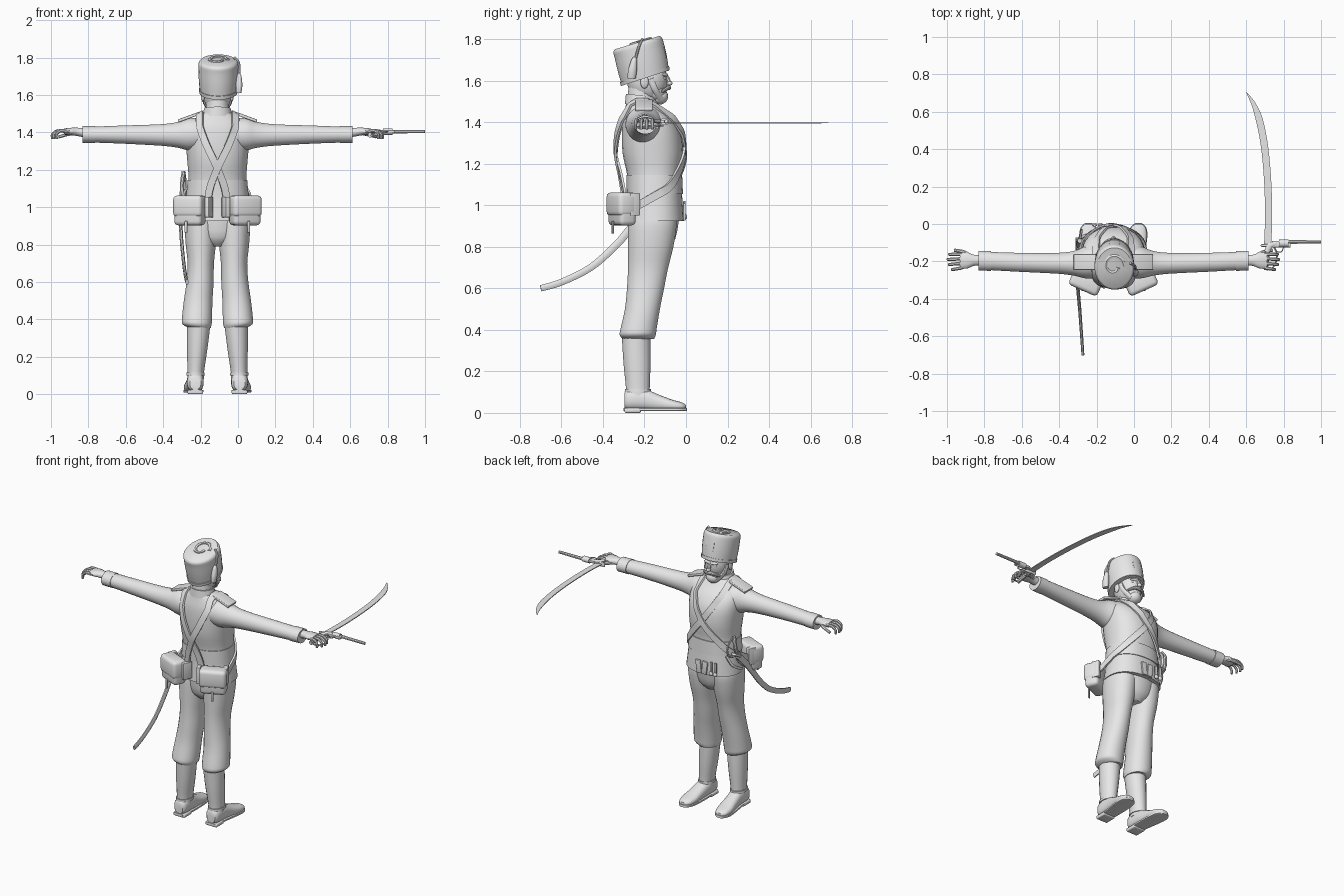
import bpy, bmesh, math
from mathutils import Vector as V, Matrix

X = -0.11  # body centre line
mat = bpy.data.materials.new("plain_grey")
mat.diffuse_color = (0.8, 0.8, 0.8, 1)


def finish(name, bm):
    bmesh.ops.recalc_face_normals(bm, faces=bm.faces)
    me = bpy.data.meshes.new(name)
    bm.to_mesh(me)
    bm.free()
    me.materials.append(mat)
    ob = bpy.data.objects.new(name, me)
    bpy.context.collection.objects.link(ob)
    return ob


def spline(pts, k=4):
    """Smooth list of tuples through the given points."""
    out = []
    for i in range(len(pts) - 1):
        a, b, c, d = (pts[max(i - 1, 0)], pts[i], pts[i + 1], pts[min(i + 2, len(pts) - 1)])
        for j in range(k):
            t = j / k
            out.append(tuple(0.5 * (2 * q + (r - p) * t + (2 * p - 5 * q + 4 * r - s) * t * t
                             + (3 * q - p - 3 * r + s) * t ** 3) for p, q, r, s in zip(a, b, c, d)))
    return out + [tuple(pts[-1])]


def skin(name, rings):
    bm = bmesh.new()
    vs = [[bm.verts.new(p) for p in r] for r in rings]
    n = len(vs[0])
    for a, b in zip(vs, vs[1:]):
        for i in range(n):
            bm.faces.new((a[i], a[(i + 1) % n], b[(i + 1) % n], b[i]))
    bm.faces.new(vs[0])
    bm.faces.new(vs[-1])
    return finish(name, bm)


def oval(n, power):
    for i in range(n):
        a = 2 * math.pi * (i + 0.5) / n
        c, s = math.cos(a), math.sin(a)
        yield (math.copysign(abs(c) ** (2 / power), c), math.copysign(abs(s) ** (2 / power), s))


def loft(name, rings, axis="z", n=24, power=2, slope=0, k=3):
    """Rings are (x, y, z, radius1, radius2) across the axis."""
    out = []
    for x, y, z, r1, r2 in (spline(rings, k) if k > 1 else rings):
        e = [(a * r1, b * r2) for a, b in oval(n, power)]
        if axis == "z":
            out.append([(x + a, y + b, z + slope * b) for a, b in e])
        elif axis == "x":
            out.append([(x, y + a, z + b) for a, b in e])
        else:
            out.append([(x + a, y, z + b) for a, b in e])
    return skin(name, out)


def sweep(name, pts, w, t, up, n=8, power=2, taper=None, k=4):
    """Oval or flat section along a path; up is one normal or one per point."""
    pts = [V(p) for p in (spline(pts, k) if k > 1 else pts)]
    rings = []
    for i, p in enumerate(pts):
        tan = (pts[min(i + 1, len(pts) - 1)] - pts[max(i - 1, 0)]).normalized()
        u = V(up[i]) if isinstance(up, list) else V(up)
        side = tan.cross(u).normalized()
        u = side.cross(tan)
        f = taper(i / (len(pts) - 1)) if taper else 1
        rings.append([p + side * a * w * f + u * b * t * f for a, b in oval(n, power)])
    return skin(name, rings)


def ball(name, c, r, rot=0):
    bm = bmesh.new()
    m = Matrix.Translation(c) @ Matrix.Rotation(rot, 4, "X") @ Matrix.Diagonal((*r, 1))
    bmesh.ops.create_uvsphere(bm, u_segments=18, v_segments=12, radius=1, matrix=m)
    return finish(name, bm)


def box(name, c, size, rot=0, axis="Z", bevel=0.0):
    bm = bmesh.new()
    m = Matrix.Translation(c) @ Matrix.Rotation(rot, 4, axis) @ Matrix.Diagonal((*size, 1))
    bmesh.ops.create_cube(bm, size=1, matrix=m)
    if bevel:
        bmesh.ops.bevel(bm, geom=bm.edges[:], offset=bevel, segments=3, profile=0.5, affect="EDGES")
    return finish(name, bm)


# jacket: z, y centre, x radius, y radius
TORSO = [(0.925, -0.15, 0.18, 0.14), (1.06, -0.15, 0.163, 0.131), (1.15, -0.155, 0.155, 0.13),
         (1.25, -0.16, 0.162, 0.146), (1.35, -0.168, 0.17, 0.142), (1.42, -0.185, 0.165, 0.12),
         (1.47, -0.205, 0.125, 0.088), (1.505, -0.215, 0.075, 0.07)]
loft("jacket", [(X, y, z, a, b) for z, y, a, b in TORSO], n=32, power=2.3)
loft("waist_belt", [(X, -0.15, 1.055, 0.168, 0.136), (X, -0.153, 1.145, 0.16, 0.135)], n=32, power=2.3, k=1)
loft("collar", [(X, -0.215, 1.48, 0.085, 0.08), (X, -0.218, 1.53, 0.07, 0.072)], slope=-0.1, k=1)
loft("pelvis", [(X, -0.16, 0.79, 0.05, 0.07), (X, -0.16, 0.84, 0.13, 0.11), (X, -0.155, 0.95, 0.168, 0.125)])
for s in (1, -1):
    box("jacket_front_edge", (X + s * 0.022, -0.008, 0.97), (0.036, 0.012, 0.085), s * 0.12, "Y", 0.003)


def on_jacket(d, z, side, lift):
    """Point and normal on the jacket at offset d, front (1) or back (-1)."""
    for p, q in zip(TORSO, TORSO[1:]):
        if z <= q[0]:
            break
    f = min(max((z - p[0]) / (q[0] - p[0]), 0), 1)
    cy, rx, ry = (p[i] + (q[i] - p[i]) * f for i in (1, 2, 3))
    r = min(abs(d) / rx, 0.99)
    y = side * ry * (1 - r ** 2.3) ** (1 / 2.3)
    nrm = V((d / rx ** 2, y / ry ** 2, 0.0)).normalized()
    return V((X + d, cy + y, z)) + nrm * lift, nrm


# crossed shoulder belts, each ending at the hip on the other side
for s in (1, -1):
    pts, ups = [], []
    lift = 0.008 if s > 0 else 0.014
    back = [(0.05, 1.0), (0.035, 1.1), (-0.005, 1.22), (-0.055, 1.34), (-0.09, 1.43)]
    front = [(-0.085, 1.43), (-0.05, 1.36), (0.0, 1.28), (0.07, 1.19), (0.13, 1.11), (0.163, 1.06)]
    for i, (d, z) in enumerate(spline(back, 4)):
        p, u = on_jacket(s * d, z, -1, lift + 0.024 * math.sin(math.pi * i / 16))
        pts.append(p), ups.append(u)
    for y, z in ((-0.27, 1.485), (-0.235, 1.505), (-0.19, 1.505), (-0.145, 1.48)):
        pts.append(V((X - s * 0.095, y, z)))
        ups.append(V((-s * 0.5, (y + 0.21) * 12, 1)).normalized())
    for d, z in spline(front, 4):
        p, u = on_jacket(s * d, z, 1, lift)
        pts.append(p), ups.append(u)
    pts.append(V((X + s * 0.185, -0.23, 1.0)))
    ups.append(V((s, 0, 0)))
    sweep("cross_belt", pts, 0.027, 0.008, ups, n=4, k=1)

for s in (1, -1):
    # sleeve and cuff
    loft("sleeve", [(X + s * d, y, z, a, b) for d, y, z, a, b in (
        (0.07, -0.195, 1.39, 0.095, 0.085), (0.15, -0.205, 1.39, 0.086, 0.088), (0.21, -0.21, 1.387, 0.067, 0.07),
        (0.3, -0.21, 1.386, 0.056, 0.058), (0.5, -0.205, 1.388, 0.051, 0.049), (0.66, -0.198, 1.388, 0.049, 0.043),
        (0.715, -0.196, 1.388, 0.049, 0.042))], "x")
    loft("cuff", [(X + s * 0.655, -0.198, 1.388, 0.053, 0.046), (X + s * 0.722, -0.196, 1.388, 0.053, 0.045)], "x", k=1)
    box("epaulette", (X + s * 0.152, -0.203, 1.482), (0.125, 0.085, 0.016), s * 0.35, "Y", 0.004)
    # hand with curled fingers and thumb
    loft("palm", [(X + s * d, y, z, a, b) for d, y, z, a, b in (
        (0.70, -0.194, 1.397, 0.03, 0.026), (0.745, -0.194, 1.402, 0.03, 0.023),
        (0.78, -0.195, 1.405, 0.043, 0.02), (0.82, -0.197, 1.404, 0.044, 0.017))], "x", 16)
    for i in range(4):
        y = -0.162 - 0.024 * i
        e = (0.065, 0.072, 0.066, 0.05)[i]
        sweep("finger", [(X + s * 0.81, y, 1.406), (X + s * (0.81 + e * 0.6), y - 0.002 * i, 1.408),
                         (X + s * (0.81 + e), y - 0.003 * i, 1.39), (X + s * (0.81 + e), y - 0.003 * i, 1.365)],
              0.0105, 0.0105, (0, 1, 0), taper=lambda t: 1 - 0.3 * t)
    sweep("thumb", [(X + s * 0.76, -0.175, 1.398), (X + s * 0.80, -0.15, 1.39), (X + s * 0.85, -0.14, 1.375)],
          0.013, 0.012, (0, 0, 1), taper=lambda t: 1 - 0.3 * t)
    # breeches
    loft("breeches_leg", [(X + s * (a + b) / 2, (f + g) / 2, z, (a - b) / 2, (g - f) / 2) for a, b, f, g, z in (
        (0.155, 0.035, -0.305, -0.155, 0.355), (0.188, 0.03, -0.32, -0.145, 0.375), (0.19, 0.028, -0.315, -0.14, 0.41),
        (0.18, 0.026, -0.295, -0.125, 0.5), (0.166, 0.02, -0.285, -0.105, 0.6), (0.16, 0.018, -0.28, -0.085, 0.7),
        (0.17, 0.008, -0.28, -0.06, 0.8), (0.176, 0.0, -0.28, -0.045, 0.9), (0.17, 0.0, -0.275, -0.05, 0.95))], power=2.1)
    # boot shaft, foot, sole and heel
    loft("boot_shaft", [(X + s * d, y, z, a, b) for d, y, z, a, b in (
        (0.117, -0.232, 0.08, 0.045, 0.06), (0.116, -0.232, 0.12, 0.045, 0.058),
        (0.108, -0.236, 0.24, 0.055, 0.066), (0.1, -0.24, 0.37, 0.063, 0.07))], n=20)
    loft("boot_trim", [(X + s * 0.117, -0.232, 0.1, 0.05, 0.064), (X + s * 0.117, -0.232, 0.115, 0.049, 0.063)], n=20, k=1)
    loft("boot_foot", [(X + s * d, y, z, a, b) for d, y, z, a, b in (
        (0.118, -0.297, 0.06, 0.03, 0.036), (0.118, -0.275, 0.064, 0.044, 0.05), (0.119, -0.2, 0.064, 0.045, 0.052),
        (0.124, -0.14, 0.05, 0.046, 0.042), (0.13, -0.07, 0.037, 0.05, 0.028),
        (0.133, -0.02, 0.031, 0.04, 0.02), (0.134, 0.0, 0.028, 0.018, 0.01))], "y", 20, 2.4)
    loft("boot_sole", [(X + s * d, y, 0.016, a, 0.008) for d, y, a in (
        (0.118, -0.3, 0.032), (0.119, -0.2, 0.044), (0.13, -0.07, 0.052), (0.133, -0.02, 0.043), (0.134, 0.005, 0.018))],
         "y", 12, 6)
    box("boot_heel", (X + s * 0.118, -0.257, 0.012), (0.084, 0.08, 0.024), 0, "Z", 0.008)
    # hip pouch with flap and hanging loop
    t = s * 0.42
    c = V((X + s * 0.147, -0.308, 0.98))
    box("pouch", c, (0.16, 0.088, 0.155), t, "Z", 0.022)
    box("pouch_flap", c + V((0, -0.003, 0.025)), (0.168, 0.097, 0.115), t, "Z", 0.022)
    box("pouch_tab", c + V((s * 0.02, -0.045, -0.085)), (0.016, 0.008, 0.06), t, "Z", 0.002)
    box("pouch_inner_loop", (X + s * 0.045, -0.315, 1.0), (0.024, 0.06, 0.11), t, "Z", 0.004)
    box("pouch_side_loop", (X + s * 0.195, -0.25, 1.005), (0.03, 0.05, 0.11), t, "Z", 0.004)

# neck, head and face
loft("neck", [(X, -0.22, 1.47, 0.068, 0.068), (X, -0.213, 1.55, 0.06, 0.066), (X, -0.205, 1.62, 0.06, 0.07)])
ball("head", (X, -0.187, 1.605), (0.076, 0.098, 0.108))
ball("jaw", (X, -0.148, 1.548), (0.055, 0.055, 0.048))
ball("beard", (X, -0.125, 1.522), (0.042, 0.04, 0.036), 0.5)
ball("brow", (X, -0.106, 1.628), (0.05, 0.018, 0.012))
ball("nose_tip", (X, -0.079, 1.588), (0.014, 0.014, 0.011))
sweep("nose", [(X, -0.1, 1.632), (X, -0.086, 1.605), (X, -0.08, 1.585)], 0.011, 0.011, (1, 0, 0))
for s in (1, -1):
    ball("eye", (X + s * 0.028, -0.107, 1.612), (0.013, 0.01, 0.009))
    ball("ear", (X + s * 0.077, -0.2, 1.595), (0.01, 0.02, 0.032))
    sweep("moustache", [(X, -0.085, 1.567), (X + s * 0.03, -0.09, 1.564), (X + s * 0.06, -0.115, 1.548)],
          0.013, 0.013, (0, 0, 1), taper=lambda t: 1 - 0.5 * t)
    sweep("whiskers", [(X + s * 0.072, -0.17, 1.61), (X + s * 0.066, -0.15, 1.56), (X + s * 0.03, -0.12, 1.51)],
          0.016, 0.012, (s, 0, 0))

# fur cap, leaning back, with brim band and crown cord
loft("cap", [(X + 0.005, y, z, a, b) for y, z, a, b in (
    (-0.196, 1.615, 0.099, 0.114), (-0.21, 1.68, 0.105, 0.119), (-0.225, 1.745, 0.107, 0.119),
    (-0.233, 1.772, 0.105, 0.118), (-0.235, 1.784, 0.094, 0.108))], n=32, slope=0.3)
loft("cap_band", [(X + 0.005, -0.196, 1.613, 0.102, 0.118), (X + 0.005, -0.2, 1.632, 0.104, 0.119)], n=32, slope=0.33, k=1)
sweep("crown_cord", [(X + 0.055 * math.cos(a) * (1 - a / 12), -0.225 + 0.06 * math.sin(a) * (1 - a / 12),
                      1.787 + 0.018 * math.sin(a) * (1 - a / 12)) for a in [i * 0.6 for i in range(11)]],
      0.011, 0.008, (0, 0, 1), n=6)
box("cap_badge", (X + 0.005, -0.103, 1.735), (0.06, 0.01, 0.055), 0.2, "X", 0.003)
sweep("cap_cord", [(X + 0.09, -0.21, 1.8), (X + 0.115, -0.225, 1.77), (X + 0.116, -0.245, 1.7)], 0.007, 0.007, (1, 0, 0))
loft("cap_tassel", [(X + 0.114, -0.262, 1.61, 0.014, 0.02), (X + 0.116, -0.258, 1.65, 0.018, 0.022),
                    (X + 0.116, -0.25, 1.7, 0.013, 0.014), (X + 0.116, -0.247, 1.715, 0.005, 0.006)], n=12)

# sabre held in the right hand, blade lying flat
sweep("sabre_blade", [(0.714, -0.12, 1.397), (0.719, 0.0, 1.397), (0.719, 0.12, 1.397), (0.712, 0.27, 1.397),
                      (0.697, 0.42, 1.397), (0.672, 0.55, 1.397), (0.64, 0.64, 1.397), (0.6, 0.705, 1.397)],
      0.027, 0.004, (0, 0, 1), n=4, taper=lambda t: 1 if t < 0.7 else max(0.03, 1 - ((t - 0.7) / 0.3) ** 1.5))
sweep("sabre_grip", [(0.714, -0.11, 1.393), (0.712, -0.18, 1.39), (0.705, -0.245, 1.385)], 0.012, 0.014, (0, 0, 1))
box("sabre_guard", (0.715, -0.115, 1.395), (0.075, 0.014, 0.028), 0, "Z", 0.005)
sweep("sabre_knuckle_bow", [(0.745, -0.115, 1.395), (0.765, -0.17, 1.375), (0.745, -0.23, 1.375), (0.708, -0.245, 1.385)],
      0.005, 0.005, (0, 0, 1), n=6)

# revolver held on its side
loft("pistol_barrel", [(0.82, -0.096, 1.404, 0.011, 0.01), (1.0, -0.096, 1.404, 0.009, 0.009)], "x", 8, k=1)
loft("pistol_cylinder", [(0.775, -0.103, 1.404, 0.02, 0.018), (0.825, -0.103, 1.404, 0.02, 0.018)], "x", 12, k=1)
box("pistol_frame", (0.788, -0.108, 1.404), (0.1, 0.034, 0.016), 0, "Z", 0.003)
sweep("pistol_grip", [(0.76, -0.105, 1.404), (0.728, -0.115, 1.404), (0.71, -0.15, 1.402)], 0.016, 0.011, (0, 0, 1))
sweep("trigger_guard", [(0.75, -0.12, 1.404), (0.765, -0.147, 1.404), (0.79, -0.147, 1.404), (0.8, -0.12, 1.404)],
      0.003, 0.004, (0, 0, 1), n=6)

# curved scabbard on the left hip with hilt and slings
sweep("scabbard", [(-0.297, -0.12, 1.055), (-0.303, -0.2, 0.97), (-0.305, -0.275, 0.88), (-0.3, -0.345, 0.8),
                   (-0.29, -0.46, 0.7), (-0.28, -0.6, 0.63), (-0.273, -0.7, 0.6)],
      0.022, 0.011, (1, 0, 0), taper=lambda t: 1 - 0.25 * t)
sweep("hilt_grip", [(-0.297, -0.12, 1.055), (-0.3, -0.09, 1.12), (-0.29, -0.09, 1.19)], 0.014, 0.012, (1, 0, 0))
sweep("hilt_bow", [(-0.295, -0.1, 1.06), (-0.285, -0.045, 1.07), (-0.28, -0.035, 1.13), (-0.288, -0.08, 1.19)],
      0.007, 0.006, (1, 0, 0), n=6)
box("hilt_guard", (-0.297, -0.105, 1.062), (0.034, 0.07, 0.016), 0.5, "X", 0.004)
for y, z in ((-0.06, 0.95), (-0.13, 0.93)):
    sweep("sling_strap", [(-0.255, y, 1.06), (-0.287, y - 0.02, 1.0), (-0.3, y - 0.1, z)], 0.012, 0.004, (1, 0, 0), n=4)
for d in (0.07, 0.1):
    box("hanging_strap", (X - d, -0.008, 0.985), (0.016, 0.012, 0.07), 0, "Z", 0.003)
    ball("strap_end", (X - d, -0.004, 0.945), (0.014, 0.01, 0.014))

# shading
for ob in bpy.context.scene.objects:
    ob.select_set(True)
    bpy.context.view_layer.objects.active = ob
bpy.ops.object.shade_smooth_by_angle(angle=math.radians(40))
